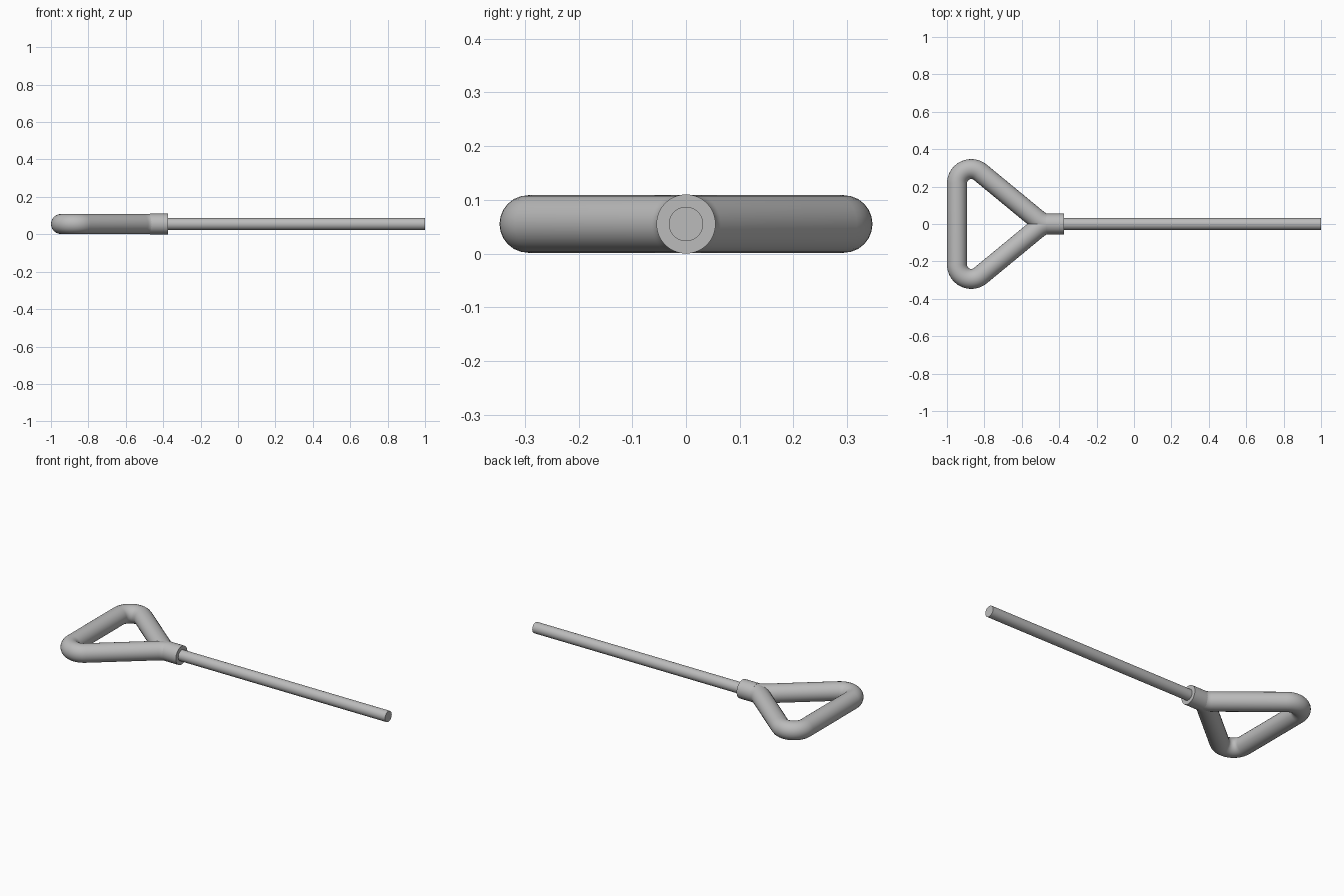
import bpy
from math import radians, sin, cos, tan, pi
from mathutils import Vector

cube = bpy.data.objects.get("Cube")
if cube:
    bpy.data.objects.remove(cube, do_unlink=True)

Z = 0.055            # height of the centre plane
TUBE = 0.0535        # grip tube radius
ARM = radians(39.5)  # slope of the splayed arms

steel = bpy.data.materials.new("grey steel")
steel.use_nodes = True
colour = (0.5, 0.5, 0.5, 1)
steel.diffuse_color = colour
steel.node_tree.nodes["Principled BSDF"].inputs["Base Color"].default_value = colour


def finish(obj, name):
    obj.name = name
    obj.data.materials.clear()
    obj.data.materials.append(steel)
    bpy.ops.object.select_all(action='DESELECT')
    obj.select_set(True)
    bpy.context.view_layer.objects.active = obj
    bpy.ops.object.shade_smooth_by_angle(angle=radians(35))


def bar(name, radius, x0, x1):
    bpy.ops.mesh.primitive_cylinder_add(
        vertices=48, radius=radius, depth=x1 - x0,
        location=((x0 + x1) / 2, 0, Z), rotation=(0, pi / 2, 0))
    finish(bpy.context.object, name)


def arc(cx, cy, r, a0, a1, steps):
    return [Vector((cx + r * cos(a0 + (a1 - a0) * i / steps),
                    cy + r * sin(a0 + (a1 - a0) * i / steps), Z))
            for i in range(steps + 1)]


# Grip path: collar, bend into the arm, rounded corner, then mirrored back
corner = arc(-0.87, 0.217, 0.0765, pi / 2 - ARM, pi, 16)
joint_x = corner[0].x + corner[0].y / tan(ARM)
bend_r = 0.1
bend = arc(joint_x + bend_r * tan(ARM / 2), bend_r, bend_r,
           -pi / 2, -pi / 2 - ARM, 8)
half = [Vector((-0.4, 0, Z))] + bend + corner
path = half + [Vector((p.x, -p.y, p.z)) for p in reversed(half)]

curve = bpy.data.curves.new("grip_path", 'CURVE')
curve.dimensions = '3D'
curve.bevel_depth = TUBE
curve.bevel_resolution = 10
spline = curve.splines.new('POLY')
spline.points.add(len(path) - 1)
for point, co in zip(spline.points, path):
    point.co = (*co, 1)
grip = bpy.data.objects.new("triangular_grip", curve)
bpy.context.collection.objects.link(grip)
bpy.ops.object.select_all(action='DESELECT')
grip.select_set(True)
bpy.context.view_layer.objects.active = grip
bpy.ops.object.convert(target='MESH')
finish(bpy.context.object, "triangular_grip")

# Collar and straight shaft
bar("collar", 0.055, -0.47, -0.375)
bar("shaft", 0.032, -0.42, 1.0)
